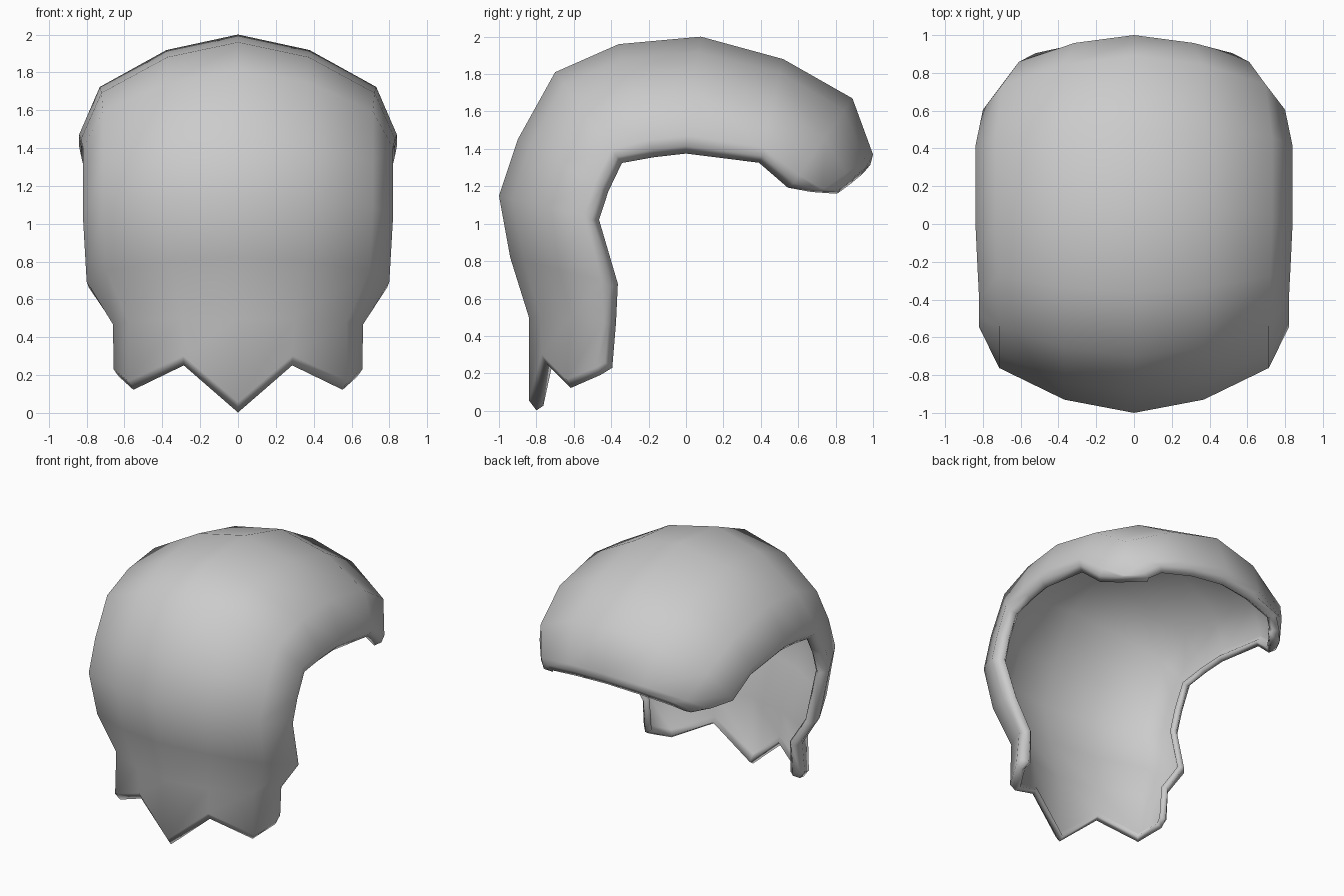
import bpy, bmesh
from mathutils import Vector

cube = bpy.data.objects.get("Cube")
if cube:
    bpy.data.objects.remove(cube, do_unlink=True)

# One grey material
grey = bpy.data.materials.new("light_grey")
grey.use_nodes = True
colour = (0.6, 0.6, 0.6, 1)
grey.diffuse_color = colour
grey.node_tree.nodes["Principled BSDF"].inputs["Base Color"].default_value = colour

# Rows from the fringe, over the crown, to the nape:
# centre line (y, z), then side opening (x, y, z)
rows = [
    ((-.83, 0), (.66, -.39, .23)),
    ((-.84, .5), (.66, -.37, .46)),
    ((-.94, .82), (.8, -.36, .67)),
    ((-1, 1.15), (.82, -.46, 1.02)),
    ((-.9, 1.45), (.82, -.41, 1.17)),
    ((-.7, 1.81), (.82, -.34, 1.32)),
    ((-.36, 1.96), (.83, -.17, 1.35)),
    ((.08, 2), (.84, 0, 1.37)),
    ((.52, 1.88), (.84, .39, 1.32)),
    ((.89, 1.67), (.8, .55, 1.18)),
    ((1, 1.37), (.7, .68, 1.15)),
    ((.98, 1.27), (.58, .82, 1.14)),
]
# Rounded cross-section: share of the width, share of the way to the side
section = [(0, 0), (.45, .13), (.87, .44), (1, .84), (.98, 1)]
fringe_heights = [0, .25, .12, .19, .23]


def row_points(index):
    """Points of one row, from one side opening across to the other."""
    (cy, cz), (ex, ey, ez) = rows[index]
    half = []
    for col, (wide, along) in enumerate(section):
        z = cz + (ez - cz) * along
        if index == 0:
            z = fringe_heights[col]
        half.append(Vector((ex * wide, cy + (ey - cy) * along, z)))
    mirrored = [Vector((-p.x, p.y, p.z)) for p in reversed(half[1:])]
    return mirrored + half


# Outer surface of the hair
bm = bmesh.new()
grid = [[bm.verts.new(p) for p in row_points(i)] for i in range(len(rows))]
for low, high in zip(grid, grid[1:]):
    for i in range(len(low) - 1):
        bm.faces.new((low[i], low[i + 1], high[i + 1], high[i]))
bm.normal_update()

# Narrow border along the cut edge, turned inwards
bmesh.ops.inset_region(bm, faces=bm.faces[:], use_boundary=True,
                       use_even_offset=True, thickness=.045, depth=0)
bm.normal_update()
border = [(v, v.normal.copy()) for v in bm.verts if v.is_boundary]
for v, normal in border:
    v.co -= normal * .03

mesh = bpy.data.meshes.new("hair_shell")
bm.to_mesh(mesh)
bm.free()
mesh.materials.append(grey)
mesh.shade_smooth()
hair = bpy.data.objects.new("hair_shell", mesh)
bpy.context.collection.objects.link(hair)

# Thickness towards the head
shell = hair.modifiers.new("thickness", 'SOLIDIFY')
shell.thickness = .045
shell.offset = -1
